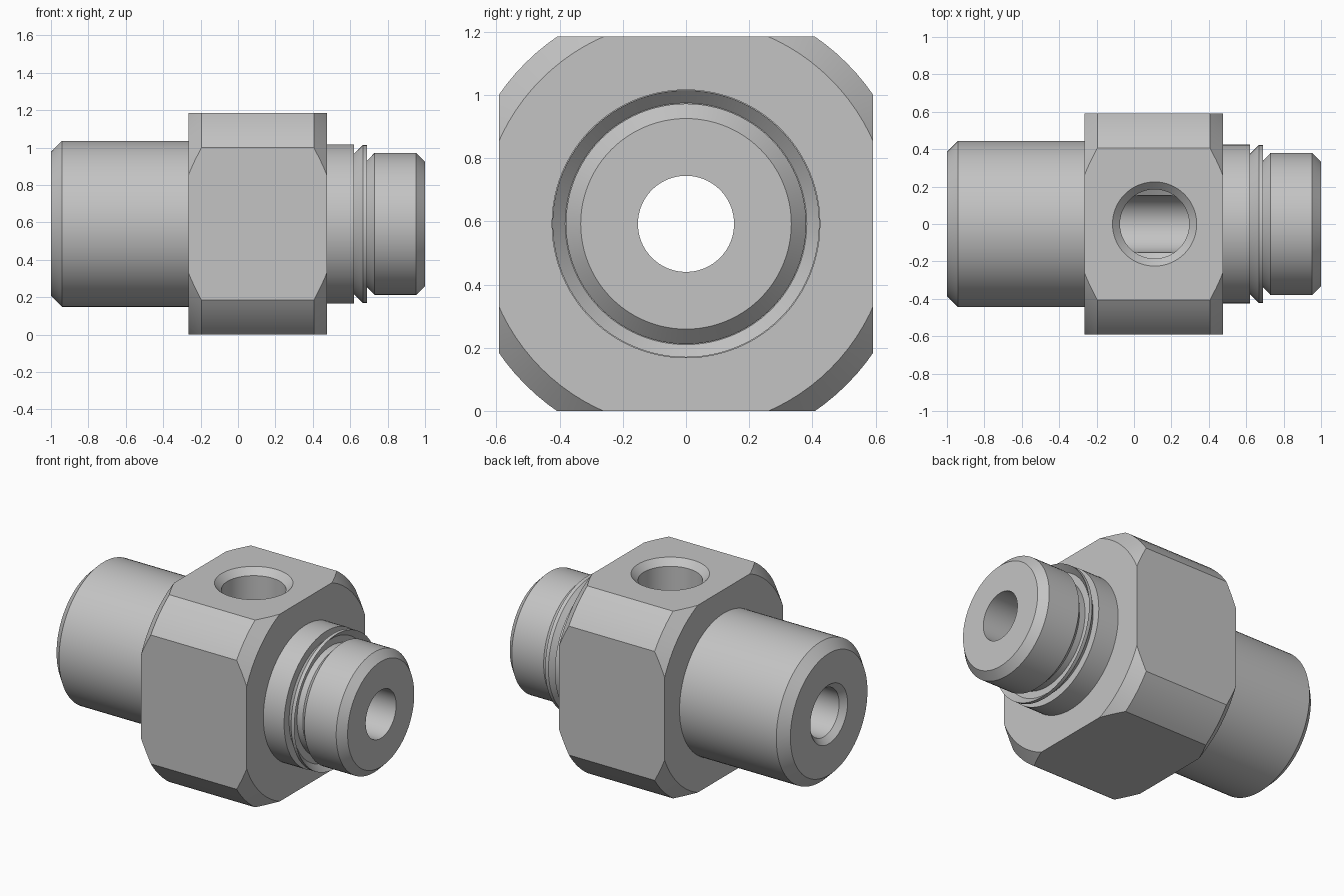
import bpy, bmesh, math
from mathutils import Matrix

cube = bpy.data.objects.get("Cube")
if cube:
    bpy.data.objects.remove(cube, do_unlink=True)

HALF = 0.592          # half width of the block, also the axis height
BORE = 0.152
PORT_X, PORT_R = 0.11, 0.185

steel = bpy.data.materials.new("plain_steel_grey")
steel.use_nodes = True
steel.diffuse_color = (0.55, 0.55, 0.55, 1)
steel.node_tree.nodes["Principled BSDF"].inputs["Base Color"].default_value = (0.55, 0.55, 0.55, 1)


def add_object(name, bm):
    bmesh.ops.recalc_face_normals(bm, faces=bm.faces)
    mesh = bpy.data.meshes.new(name)
    bm.to_mesh(mesh)
    bm.free()
    mesh.materials.append(steel)
    obj = bpy.data.objects.new(name, mesh)
    bpy.context.collection.objects.link(obj)
    return obj


def lathe(name, profile, matrix, sides=96):
    """Closed solid turned about local z from (position, radius) pairs."""
    bm = bmesh.new()
    rings = []
    for pos, rad in profile:
        turn = [2 * math.pi * i / sides for i in range(sides)]
        rings.append([bm.verts.new((rad * math.cos(a), rad * math.sin(a), pos)) for a in turn])
    for low, high in zip(rings, rings[1:]):
        for i in range(sides):
            j = (i + 1) % sides
            bm.faces.new((low[i], low[j], high[j], high[i]))
    bm.faces.new(rings[0])
    bm.faces.new(rings[-1])
    bm.transform(matrix)
    return add_object(name, bm)


def combine(target, tool, operation):
    """Apply a boolean and discard the tool."""
    mod = target.modifiers.new("cut", 'BOOLEAN')
    mod.operation, mod.object, mod.solver = operation, tool, 'EXACT'
    graph = bpy.context.evaluated_depsgraph_get()
    mesh = bpy.data.meshes.new_from_object(target.evaluated_get(graph))
    target.modifiers.clear()
    target.data = mesh
    bpy.data.objects.remove(tool, do_unlink=True)


along_x = Matrix.Translation((0, 0, HALF)) @ Matrix.Rotation(math.pi / 2, 4, 'Y')

# Square block with turned corners and chamfered ends
bm = bmesh.new()
bmesh.ops.create_cube(bm, size=1, matrix=Matrix.Translation((0.105, 0, HALF))
                      @ Matrix.Diagonal((1, 2 * HALF, 2 * HALF, 1)))
body = add_object("fitting_body", bm)
envelope = lathe("corner_envelope", [(-0.265, 0.647), (-0.195, 0.719),
                                     (0.405, 0.719), (0.475, 0.647)], along_x)
combine(body, envelope, 'INTERSECT')

# Turned spigots on both sides, with the seal groove and flared lip
shaft = lathe("spigots", [
    (-1, 0.385), (-0.942, 0.443), (0, 0.443), (0, 0.425), (0.62, 0.425),
    (0.62, 0.375), (0.667, 0.422), (0.69, 0.422), (0.65, 0.382), (0.65, 0.338),
    (0.69, 0.338), (0.73, 0.38), (0.953, 0.38), (1, 0.333)], along_x)
combine(body, shaft, 'UNION')

# Through bore with a countersink on the long spigot
bore = lathe("bore", [(-1.05, 0.235), (-0.965, BORE), (1.05, BORE)], along_x)
combine(body, bore, 'DIFFERENCE')

# Countersunk port drilled from the top into the bore
port = lathe("top_port", [
    (HALF - 0.08, 0.01), (HALF + 0.02, PORT_R), (2 * HALF - 0.04, PORT_R),
    (2 * HALF + 0.02, PORT_R + 0.06)], Matrix.Translation((PORT_X, 0, 0)))
combine(body, port, 'DIFFERENCE')

# Smooth turned surfaces, keep machined edges crisp
bpy.ops.object.select_all(action='DESELECT')
body.select_set(True)
bpy.context.view_layer.objects.active = body
bpy.ops.object.shade_smooth_by_angle(angle=math.radians(25))
